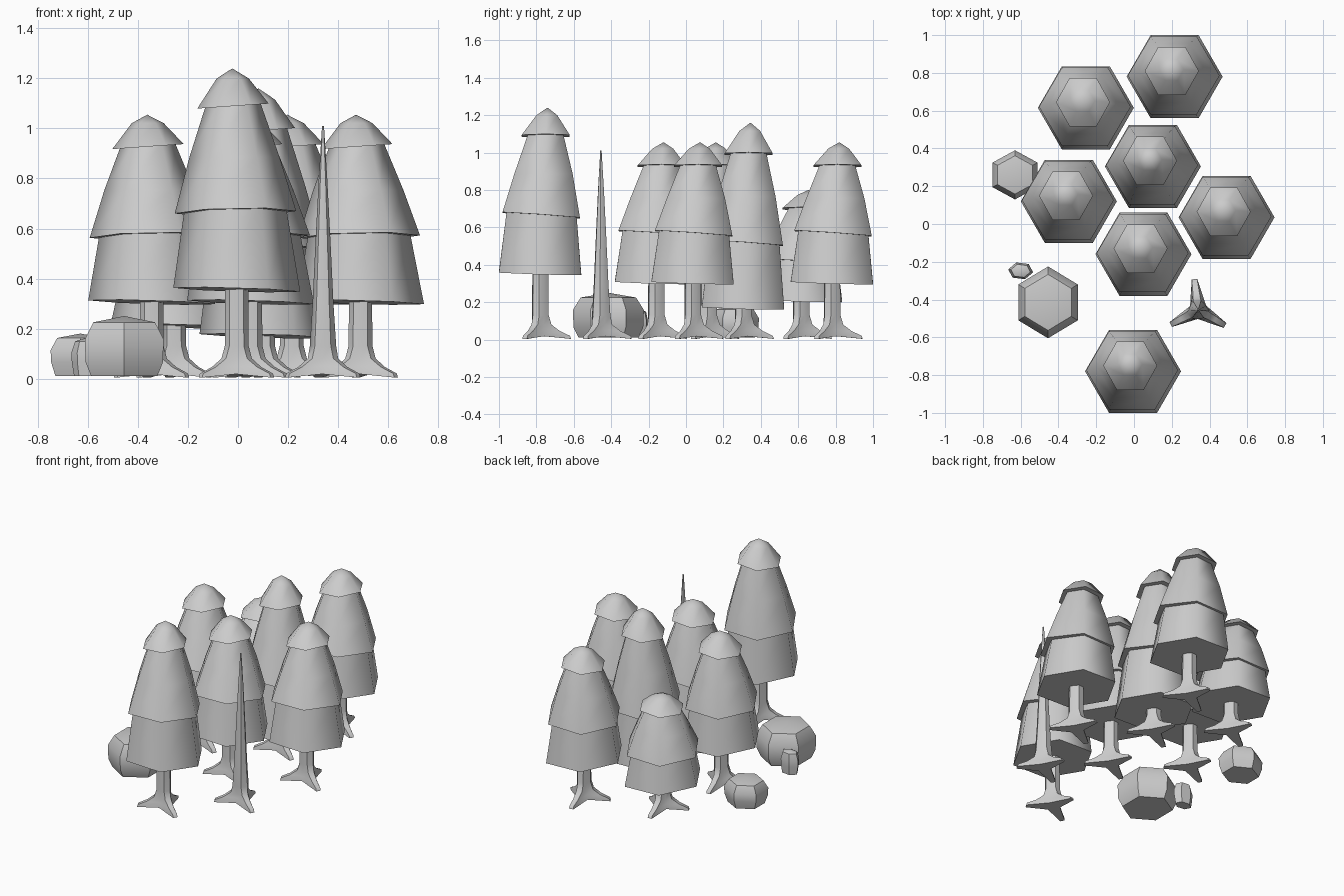
import bpy, bmesh
from math import sin, cos, radians, pi

if "Cube" in bpy.data.objects:
    bpy.data.objects.remove(bpy.data.objects["Cube"])


def loft(name, rings, origin=(0, 0, 0), angle=65, smooth=True):
    """Bridge rings of points and close both ends; a one-point ring is an apex."""
    bm = bmesh.new()
    loops = [[bm.verts.new(p) for p in ring] for ring in rings]
    for a, b in zip(loops, loops[1:]):
        n = len(a)
        for i in range(n):
            j = (i + 1) % n
            if len(b) == 1:
                bm.faces.new((a[i], a[j], b[0]))
            else:
                bm.faces.new((a[i], a[j], b[j], b[i]))
    bm.faces.new(loops[0][::-1])
    if len(loops[-1]) > 1:
        bm.faces.new(loops[-1])
    bmesh.ops.recalc_face_normals(bm, faces=bm.faces)
    mesh = bpy.data.meshes.new(name)
    bm.to_mesh(mesh)
    bm.free()
    obj = bpy.data.objects.new(name, mesh)
    obj.location = origin
    bpy.context.collection.objects.link(obj)
    if smooth:
        bpy.ops.object.select_all(action='DESELECT')
        obj.select_set(True)
        bpy.context.view_layer.objects.active = obj
        bpy.ops.object.shade_smooth_by_angle(angle=radians(angle))
    return obj


def hexagon(rx, ry, z, cx=0, cy=0, tilt=(0, 0), start=0):
    pts = []
    for i in range(6):
        a = start + i * pi / 3
        x, y = rx * cos(a), ry * sin(a)
        pts.append((cx + x, cy + y, z + tilt[0] * x + tilt[1] * y))
    return pts


def trunk(name, x, y, upper):
    """Trunk on three flared roots; upper lists (z, radius) above the flare."""
    flare = [  # root radius, root z, valley radius, valley z, root half angle
        (0.165, 0.004, 0.048, 0.018, 5),
        (0.160, 0.020, 0.046, 0.028, 5),
        (0.105, 0.046, 0.044, 0.050, 9),
        (0.062, 0.080, 0.042, 0.080, 18),
    ]
    flare += [(r, z, r * 0.9, z, 24) for z, r in upper]
    rings = []
    for rt, zt, rv, zv, half in flare:
        ring = []
        for deg in (97, 208, 330):
            for d, r, z in ((-half, rt, zt), (half, rt, zt), (58, rv, zv)):
                a = radians(deg + d)
                ring.append((r * cos(a), r * sin(a), z))
        rings.append(ring)
    loft(name, rings, (x, y, 0), angle=50)


def tree(i, x, y, low, top):
    """Evergreen: rooted trunk and three overlapping six-sided tiers."""
    h = top - low

    def z(t):
        return low + t * h

    trunk(f"trunk_{i}", x, y, [(0.13, 0.048), (low + 0.05, 0.046)])
    loft(f"lower_tier_{i}", [
        hexagon(0.254, 0.254, z(0), tilt=(-0.03, -0.03)),
        hexagon(0.203, 0.215, z(0.37), -0.005, 0.007)], (x, y, 0))
    loft(f"middle_tier_{i}", [
        hexagon(0.243, 0.239, z(0.35), -0.005, 0.006, (0.02, -0.07)),
        hexagon(0.180, 0.180, z(0.60), -0.009, 0.018),
        hexagon(0.106, 0.106, z(0.85), -0.013, 0.03)], (x, y, 0))
    loft(f"top_tier_{i}", [
        hexagon(0.143, 0.148, z(0.83), -0.015, 0.03, (0.07, 0)),
        hexagon(0.064, 0.064, z(0.955), -0.016, 0.036),
        [(-0.018, 0.04, z(1.0))]], (x, y, 0))


# Evergreens: centre x, y, lowest rim height, tip height
trees = [
    (0.215, 0.78, 0.305, 1.055), (-0.255, 0.615, 0.21, 0.80),
    (0.10, 0.305, 0.17, 1.16), (-0.345, 0.12, 0.305, 1.055),
    (0.49, 0.035, 0.305, 1.055), (0.05, -0.16, 0.305, 1.055),
    (-0.005, -0.78, 0.355, 1.24),
]
for i, t in enumerate(trees, 1):
    tree(i, *t)

# Bare dead tree, tapering to a point
trunk("bare_trunk", 0.34, -0.455,
      [(0.13, 0.053), (0.30, 0.042), (0.55, 0.030), (0.80, 0.017), (1.01, 0.004)])


def rock(name, x, y, rx, ry, h, start):
    rings = [hexagon(rx * s, ry * s, z, start=start) for s, z in
             ((0.84, 0.01), (0.98, 0.065), (1.0, 0.63 * h), (0.78, 0.90 * h))]
    loft(name, rings + [[(0, 0, h)]], (x, y, 0), angle=35)


# Boulders
rock("large_rock", -0.455, -0.415, 0.182, 0.190, 0.25, pi / 6)
rock("medium_rock", -0.63, 0.26, 0.138, 0.130, 0.18, pi / 6)
rock("small_rock", -0.60, -0.248, 0.067, 0.047, 0.165, radians(-10))
